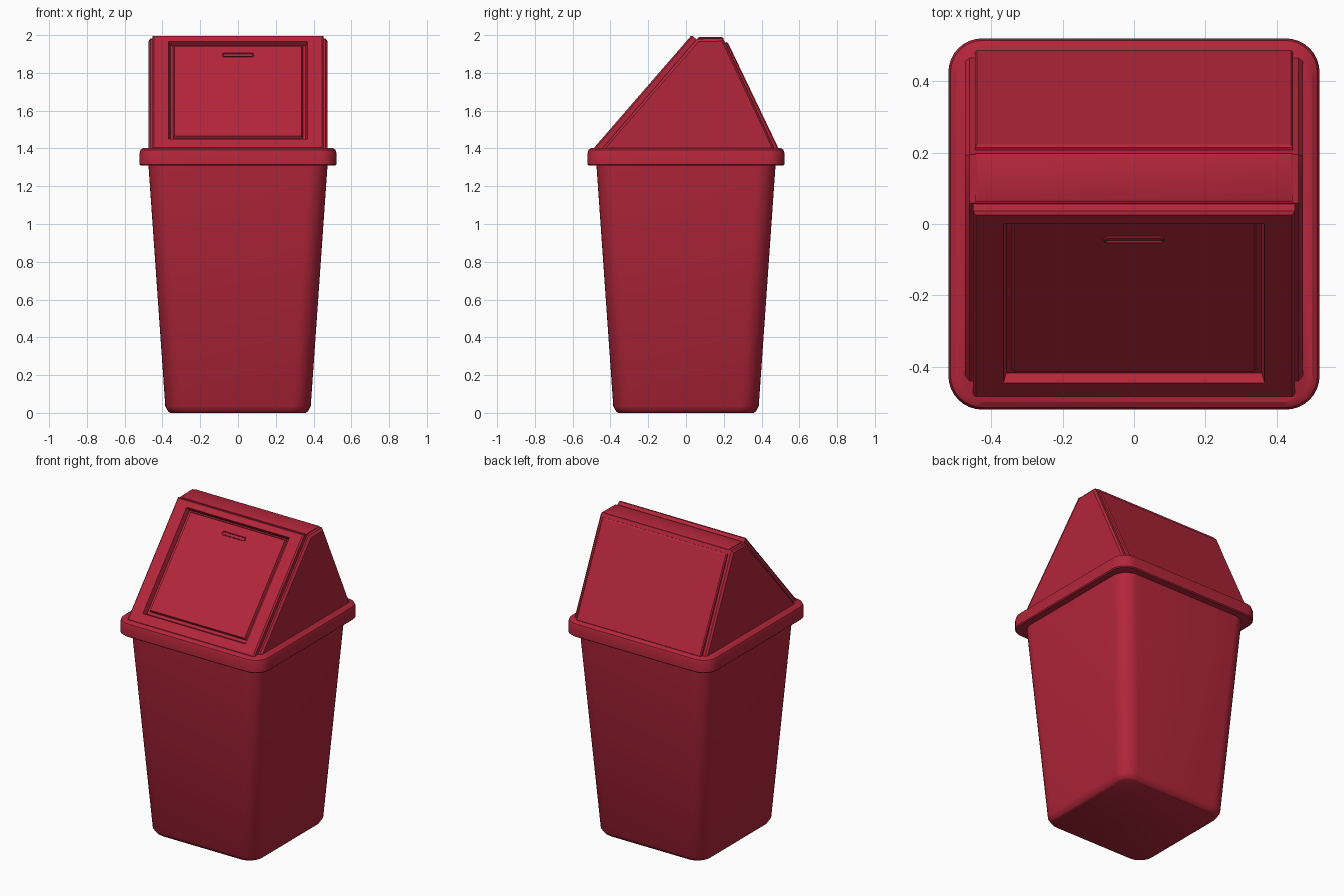
import bpy, bmesh, math

if "Cube" in bpy.data.objects:
    bpy.data.objects.remove(bpy.data.objects["Cube"])

red = bpy.data.materials.new("bin red")
red.diffuse_color = (0.45, 0.019, 0.042, 1)
red.use_nodes = True
red.node_tree.nodes["Principled BSDF"].inputs["Base Color"].default_value = red.diffuse_color


def loft(name, loops):
    """Skin equal-length closed loops in order and cap both ends."""
    bm = bmesh.new()
    rings = [[bm.verts.new(p) for p in loop] for loop in loops]
    for a, b in zip(rings, rings[1:]):
        for i in range(len(a)):
            j = (i + 1) % len(a)
            bm.faces.new((a[i], a[j], b[j], b[i]))
    bm.faces.new(rings[0])
    bm.faces.new(rings[-1])
    bmesh.ops.recalc_face_normals(bm, faces=bm.faces)
    mesh = bpy.data.meshes.new(name)
    bm.to_mesh(mesh)
    bm.free()
    mesh.materials.append(red)
    obj = bpy.data.objects.new(name, mesh)
    bpy.context.collection.objects.link(obj)
    bpy.ops.object.select_all(action='DESELECT')
    obj.select_set(True)
    bpy.context.view_layer.objects.active = obj
    bpy.ops.object.shade_smooth_by_angle(angle=math.radians(32))
    return obj


def rounded(hx, hy, r, steps=8):
    """Outline of a rounded rectangle."""
    pts = []
    for k, (sx, sy) in enumerate(((1, 1), (-1, 1), (-1, -1), (1, -1))):
        for i in range(steps + 1):
            a = math.pi / 2 * (k + i / steps)
            pts.append((sx * (hx - r) + r * math.cos(a), sy * (hy - r) + r * math.sin(a)))
    return pts


def square_stack(name, levels):
    """Stack of rounded squares given as (z, half width, corner radius)."""
    return loft(name, [[(x, y, z) for x, y in rounded(h, h, r)] for z, h, r in levels])


def slope(base, top):
    """Map (x, distance up the slope, height off the slope) to 3D."""
    dy, dz = top[0] - base[0], top[1] - base[1]
    n = math.hypot(dy, dz)
    dy, dz = dy / n, dz / n
    s = 1 if base[0] > 0 else -1
    return lambda x, v, w: (x, base[0] + v * dy + w * s * dz, base[1] + v * dz - w * s * dy)


def slab(name, place, rects):
    """Nested rectangles (half width, low, high, height) on a slope."""
    return loft(name, [[place(-h, a, w), place(h, a, w), place(h, b, w), place(-h, b, w)]
                       for h, a, b, w in rects])


# Tapered container with softened foot
square_stack("container", [
    (0.0, 0.358, 0.085), (0.008, 0.370, 0.09), (0.035, 0.385, 0.095), (1.34, 0.476, 0.10)])

# Overhanging lid rim
square_stack("lid_rim", [
    (1.31, 0.46, 0.08), (1.31, 0.515, 0.09), (1.316, 0.521, 0.095),
    (1.375, 0.521, 0.095), (1.393, 0.515, 0.09), (1.403, 0.50, 0.08)])

# Gabled hood core with slightly raised side panels
outer = [(-0.452, 1.39), (0.059, 1.98), (0.195, 1.983), (0.205, 1.965), (0.472, 1.39)]
inner = [(-0.437, 1.39), (0.066, 1.965), (0.19, 1.968), (0.197, 1.955), (0.462, 1.39)]
loft("hood", [[(x, y, z) for y, z in prof] for x, prof in (
    (-0.474, inner), (-0.462, outer), (0.462, outer), (0.474, inner))])

# Front frame, recess and swing flap in one nested slab
front = slope((-0.49, 1.40), (0.03, 2.0))
slab("front_frame_and_flap", front, [
    (0.452, 0.0, 0.794, -0.045), (0.452, 0.0, 0.794, -0.008), (0.444, 0.008, 0.786, 0.0),
    (0.367, 0.066, 0.748, 0.0), (0.358, 0.076, 0.742, -0.030),
    (0.343, 0.094, 0.735, -0.030), (0.337, 0.100, 0.729, -0.014)])

# Rounded finger grip near the top of the flap
grip = []
for grow, w in ((0.0, -0.018), (0.0, -0.010), (-0.003, -0.008), (-0.006, -0.010), (-0.007, -0.0135)):
    r = 0.014 + grow
    grip.append([front(x, 0.666 + v, w) for x, v in rounded(0.085 + grow, r, r * 0.98, 5)])
loft("finger_grip", grip)

# Raised rear panel
rear = slope((0.49, 1.40), (0.215, 1.975))
slab("rear_panel", rear, [
    (0.446, 0.0, 0.627, -0.03), (0.446, 0.0, 0.627, -0.006), (0.440, 0.006, 0.618, 0.0)])

# Thin cap plate along the flat ridge
loft("ridge_plate", [[(-h, a, z), (h, a, z), (h, b, z), (-h, b, z)] for h, a, b, z in (
    (0.445, 0.062, 0.198, 1.975), (0.445, 0.062, 0.198, 1.985), (0.437, 0.07, 0.190, 1.989))])
